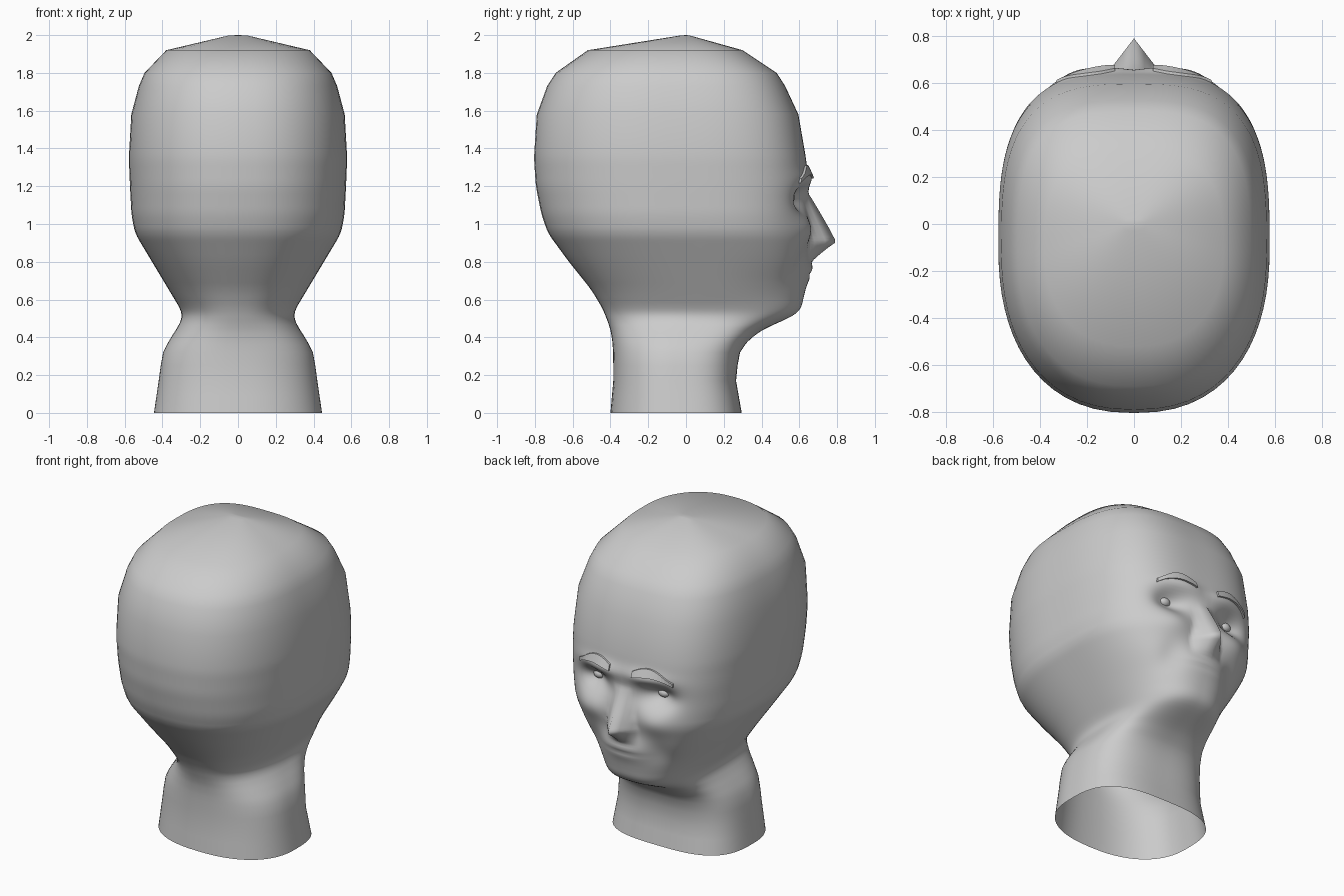
import bpy, bmesh
from math import sin, cos, pi, exp, copysign

if "Cube" in bpy.data.objects:
    bpy.data.objects.remove(bpy.data.objects["Cube"])

grey = bpy.data.materials.new("plain grey")
grey.use_nodes = True
grey.diffuse_color = (0.6, 0.6, 0.6, 1)
grey.node_tree.nodes["Principled BSDF"].inputs["Base Color"].default_value = (0.6, 0.6, 0.6, 1)

# Head outline: height, face-side y, rear y, half width
LEVELS = [
    (0, .295, -.40, .445), (.17, .265, -.385, .42), (.32, .28, -.385, .40),
    (.40, .345, -.392, .355), (.46, .44, -.405, .315), (.51, .57, -.425, .293),
    (.55, .61, -.44, .305), (.65, .63, -.50, .365), (.80, .64, -.62, .455),
    (.95, .645, -.73, .545), (1.05, .645, -.765, .564), (1.2, .65, -.795, .572),
    (1.35, .635, -.805, .578), (1.58, .595, -.79, .565), (1.73, .525, -.735, .525),
    (1.8, .48, -.69, .495), (1.92, .30, -.52, .38), (1.998, .02, -.03, .05)]
SEGMENTS = 112


def outline(z):
    """Interpolated outline at a height."""
    z = max(0, min(z, LEVELS[-1][0]))
    for a, b in zip(LEVELS, LEVELS[1:]):
        if z <= b[0]:
            t = (z - a[0]) / (b[0] - a[0])
            return [p + (q - p) * t for p, q in zip(a[1:], b[1:])]


def soft_outline(z):
    rows = [outline(z + d) for d in (-.025, 0, .025)]
    return [sum(c) / 3 for c in zip(*rows)]


def front_power(z):
    """Squareness of the face half: rounder at the chin."""
    return 3 - .6 * exp(-((z - .62) / .17) ** 2)


def bump(x, z, cx, cz, sx, sz):
    return exp(-((x - cx) / sx) ** 2 - ((z - cz) / sz) ** 2)


def face_relief(x, z):
    """Forward offset of the face surface."""
    x = abs(x)
    d = -.08 * bump(x, z, .22, 1.13, .11, .07)       # eye socket
    d += .03 * bump(x, z, .23, .97, .13, .08)        # cheek
    d += .025 * bump(x, z, .15, 1.24, .15, .045)     # brow ridge
    d += .032 * bump(x, z, 0, .76, .15, .075)        # muzzle
    d -= .01 * bump(x, z, 0, .735, .11, .015)        # mouth line
    d -= .02 * bump(x, z, .22, .76, .07, .09)        # mouth corner
    if .80 < z < 1.16:                               # nose wedge
        fall = min(1, (1.16 - z) / .255)
        drop = fall ** .9 if z > .905 else (z - .80) / .105
        width = .06 + .05 * fall
        d += .15 * drop * max(0, 1 - x / width)
    return d


def make_object(name, bm, smooth=True):
    bmesh.ops.recalc_face_normals(bm, faces=bm.faces)
    mesh = bpy.data.meshes.new(name)
    bm.to_mesh(mesh)
    bm.free()
    mesh.materials.append(grey)
    obj = bpy.data.objects.new(name, mesh)
    bpy.context.collection.objects.link(obj)
    for p in mesh.polygons:
        p.use_smooth = smooth


def bridge(bm, a, b):
    n = len(a)
    for i in range(n):
        j = (i + 1) % n
        bm.faces.new((a[i], a[j], b[j], b[i]))


def head_point(z, s, row):
    front, rear, half = row
    angle = pi * (.4 * s + .6 * s ** 3)
    power = 2 / (front_power(z) if cos(angle) > 0 else 2.35)
    x = half * copysign(abs(sin(angle)) ** power, s)
    y = (front + rear) / 2 + (front - rear) / 2 * copysign(abs(cos(angle)) ** power, cos(angle))
    if cos(angle) > 0 and .5 < z < 1.45:
        y += face_relief(x, z)
    return x, y, z


# Head and neck: dense rings over the face, broad bands above
heights = [0, .09, .17, .25, .32] + [.36 + .015 * i for i in range(70)]
heights += [1.58, 1.73, 1.8, 1.92, 1.998]
bm = bmesh.new()
rings = []
for z in heights:
    row = soft_outline(z) if .3 < z < 1.45 else outline(z)
    rings.append([bm.verts.new(head_point(z, -1 + 2 * i / SEGMENTS, row))
                  for i in range(SEGMENTS)])
for a, b in zip(rings, rings[1:]):
    bridge(bm, a, b)
crown = bm.verts.new((0, 0, 2))
for i in range(SEGMENTS):
    bm.faces.new((rings[-1][i], rings[-1][(i + 1) % SEGMENTS], crown))
make_object("head_and_neck", bm)


def surface_y(x, z):
    front, rear, half = soft_outline(z)
    n = front_power(z)
    k = (1 - (abs(x) / half) ** n) ** (1 / n)
    return (front + rear) / 2 + (front - rear) / 2 * k + face_relief(x, z)


# Eyebrows and eyes, one pair per side
for side, label in ((1, "left"), (-1, "right")):
    bm = bmesh.new()
    loops = []
    for i in range(13):
        t = i / 12
        x = side * (.08 + .25 * t)
        z = 1.26 - .03 * t + .04 * sin(pi * t)
        h = .012 + .014 * sin(pi * min(1, t + .15))
        loops.append([bm.verts.new((x, surface_y(x, z + dz) + out, z + dz))
                      for dz, out in ((-h, -.01), (-h, .012), (h, .012), (h, -.01))])
    for a, b in zip(loops, loops[1:]):
        bridge(bm, a, b)
    bm.faces.new(loops[0])
    bm.faces.new(loops[-1])
    make_object(label + "_eyebrow", bm, smooth=False)

    bm = bmesh.new()
    bmesh.ops.create_uvsphere(bm, u_segments=20, v_segments=12, radius=.038)
    bmesh.ops.scale(bm, vec=(1, .8, .75), verts=bm.verts)
    x, z = side * .23, 1.14
    bmesh.ops.translate(bm, vec=(x, surface_y(x, z) - .008, z), verts=bm.verts)
    make_object(label + "_eye", bm)
